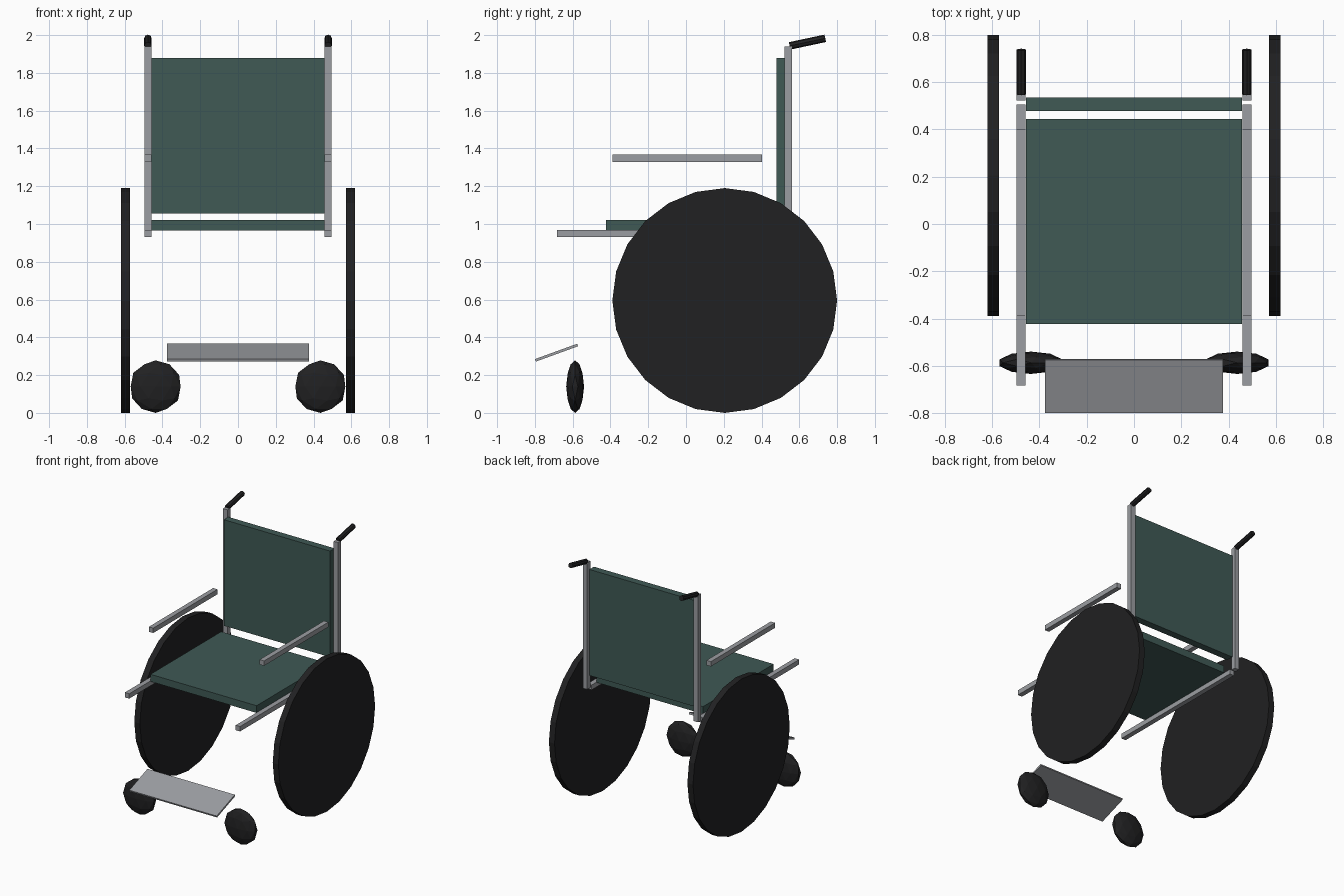
import bpy
import math

if "Cube" in bpy.data.objects:
    bpy.data.objects.remove(bpy.data.objects["Cube"])


def make_mat(name, rgb):
    m = bpy.data.materials.new(name)
    m.diffuse_color = (*rgb, 1)
    m.use_nodes = True
    m.node_tree.nodes["Principled BSDF"].inputs["Base Color"].default_value = m.diffuse_color
    return m


STEEL = make_mat("steel grey", (0.33, 0.34, 0.36))
FABRIC = make_mat("dark green fabric", (0.05, 0.10, 0.09))
RUBBER = make_mat("black rubber", (0.015, 0.015, 0.016))


def finish(name, mat):
    ob = bpy.context.object
    ob.name = name
    ob.data.materials.append(mat)
    return ob


def box(name, mat, xs, ys, zs, tilt=0):
    """Box spanning the given ranges, tilted about its own x axis."""
    mid = [(a + b) / 2 for a, b in (xs, ys, zs)]
    bpy.ops.mesh.primitive_cube_add(size=1, location=mid, rotation=(tilt, 0, 0))
    ob = finish(name, mat)
    ob.scale = [b - a for a, b in (xs, ys, zs)]
    return ob


# Upholstery
box("seat", FABRIC, (-.457, .457), (-.424, .445), (.966, 1.022))
box("backrest", FABRIC, (-.457, .457), (.479, .535), (1.055, 1.88))

# Tilted foot plate
box("footrest", STEEL, (-.376, .376), (-.8035, -.5665), (.312, .326),
    math.radians(20))

for side, s in (("left", -1), ("right", 1)):
    xs = (s * .477 - .019, s * .477 + .019)
    # Tube frame
    box(side + "_seat_rail", STEEL, xs, (-.683, .506), (.931, .969))
    box(side + "_armrest", STEEL, xs, (-.388, .402), (1.329, 1.367))
    box(side + "_back_post", STEEL, xs, (.522, .560), (.955, 1.94))

    # Push handle, rising towards the back
    bpy.ops.mesh.primitive_cylinder_add(
        vertices=8, radius=.02, depth=.193, location=(s * .477, .643, 1.963),
        rotation=(math.radians(-78), 0, 0))
    finish(side + "_handle", RUBBER)

    # Large drive wheel
    bpy.ops.mesh.primitive_cylinder_add(
        vertices=24, radius=.595, depth=.048, location=(s * .596, .205, .595),
        rotation=(0, math.pi / 2, 0))
    finish(side + "_drive_wheel", RUBBER)

    # Small front caster, a flattened faceted ball
    bpy.ops.mesh.primitive_ico_sphere_add(
        subdivisions=2, radius=.139, location=(s * .436, -.587, .139))
    finish(side + "_caster", RUBBER).scale = (1, .34, 1)
